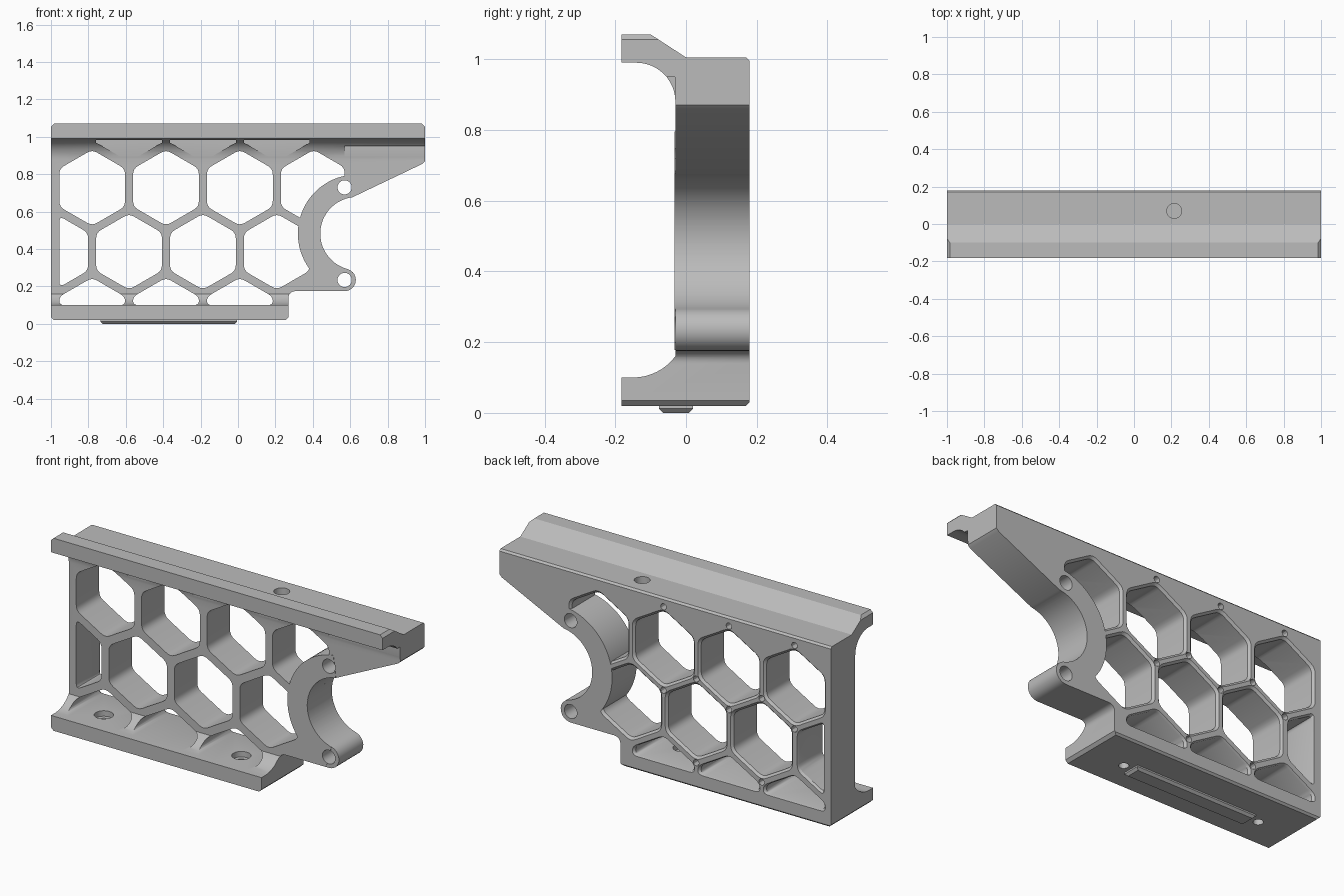
import bpy, bmesh
from math import cos, sin, radians, pi, sqrt
from mathutils import Vector

if "Cube" in bpy.data.objects:
    bpy.data.objects.remove(bpy.data.objects["Cube"])

grey = bpy.data.materials.new("plain grey")
grey.use_nodes = True
grey.diffuse_color = (0.5, 0.5, 0.5, 1)
grey.node_tree.nodes["Principled BSDF"].inputs["Base Color"].default_value = (0.5, 0.5, 0.5, 1)


def loft(name, rings):
    """Closed solid through rings of matching points."""
    bm = bmesh.new()
    loops = [[bm.verts.new(p) for p in ring] for ring in rings]
    n = len(loops[0])
    for a, b in zip(loops, loops[1:]):
        for i in range(n):
            j = (i + 1) % n
            bm.faces.new((a[i], a[j], b[j], b[i]))
    bm.faces.new(loops[0])
    bm.faces.new(loops[-1][::-1])
    bmesh.ops.recalc_face_normals(bm, faces=bm.faces)
    mesh = bpy.data.meshes.new(name)
    bm.to_mesh(mesh)
    bm.free()
    mesh.materials.append(grey)
    obj = bpy.data.objects.new(name, mesh)
    bpy.context.collection.objects.link(obj)
    return obj


def slab(name, points, y0, y1):
    """Front outline (x, z) extruded in depth."""
    return loft(name, [[(x, y, z) for x, z in points] for y in (y0, y1)])


def arc(cx, cz, r, a0, a1, steps):
    angles = [radians(a0 + (a1 - a0) * i / steps) for i in range(steps + 1)]
    return [(cx + r * cos(a), cz + r * sin(a)) for a in angles]


def rounded(points, radius, steps=4):
    """Soften each corner of a polygon."""
    out = []
    pts = [Vector(p) for p in points]
    for i, p in enumerate(pts):
        a, b = pts[i - 1] - p, pts[(i + 1) % len(pts)] - p
        a = p + a.normalized() * min(radius, a.length * 0.45)
        b = p + b.normalized() * min(radius, b.length * 0.45)
        for k in range(steps + 1):
            t = k / steps
            out.append(tuple(a * (1 - t) ** 2 + p * 2 * t * (1 - t) + b * t * t))
    return out


def clip(points, axis, limit, sign):
    """Keep the part of a polygon where sign * (coordinate - limit) >= 0."""
    out = []
    for i, q in enumerate(points):
        p = points[i - 1]
        dp, dq = sign * (p[axis] - limit), sign * (q[axis] - limit)
        if (dp >= 0) != (dq >= 0):
            t = dp / (dp - dq)
            out.append((p[0] + (q[0] - p[0]) * t, p[1] + (q[1] - p[1]) * t))
        if dq >= 0:
            out.append(q)
    return out


def combine(target, tool, operation):
    mod = target.modifiers.new("combine", "BOOLEAN")
    mod.operation, mod.object, mod.solver = operation, tool, "EXACT"
    bpy.context.view_layer.objects.active = target
    bpy.ops.object.modifier_apply(modifier=mod.name)
    bpy.data.objects.remove(tool)


def cut(tool):
    combine(frame, tool, "DIFFERENCE")


FRONT, BACK = -0.03, 0.18
PITCH = 0.395
HEX_R = 0.203
LOW_Z, MID_Z, TOP_Z = 0.044, 0.386, 0.728
POCKET_Z = 1.07
EVEN = [-0.78 + PITCH * i for i in range(4)]
ODD = [x - PITCH / 2 for x in EVEN]
ODD.append(ODD[-1] + PITCH)
ODD = ODD[:4]
RING_X, RING_Z, RING_IN, RING_OUT = 0.636, 0.4825, 0.196, 0.316
BOLT_X, BOLT_LOW, BOLT_HIGH = 0.57, 0.235, 0.73

# Side section: top lip, web and bottom foot, run along the length
section = [(-0.183, 0.02), (0.17, 0.02), (BACK, 0.03), (BACK, 0.995), (0.17, 1.005),
           (0.0, 1.005), (-0.1, 1.07), (-0.183, 1.07), (-0.183, 0.99)]
section += arc(-0.14, 0.88, 0.11, 90, 0, 12)
section += arc(-0.15, 0.25, 0.15, -37, -90, 8) + [(-0.183, 0.1)]
frame = loft("bracket_frame", [[(x, y, z) for y, z in section] for x in (-1.1, 1.1)])

# Front outline with the curved mouth at the right
outline = [(-1, 0.035), (-0.985, 0.02), (0.255, 0.02), (0.27, 0.035), (0.27, 0.14)]
outline += arc(0.305, 0.14, 0.035, 180, 90, 6)[1:]
outline += arc(BOLT_X, BOLT_LOW, 0.06, -90, 70, 12)
outline += arc(RING_X, RING_Z, RING_IN, 255, 97, 32)
outline += [(0.985, 0.855), (1, 0.87), (1, 1.055), (0.985, 1.07), (-0.985, 1.07), (-1, 1.055)]
combine(frame, slab("outline_cutter", outline, -0.4, 0.4), "INTERSECT")


def hexagon(x, z):
    return [(x + HEX_R * cos(pi / 6 + pi / 3 * i), z + HEX_R * sin(pi / 6 + pi / 3 * i))
            for i in range(6)]


# Honeycomb openings with a chamfered back rim
for z, xs in ((LOW_Z, EVEN[:3]), (MID_Z, ODD), (TOP_Z, EVEN)):
    for x in xs:
        shape = hexagon(x, z)
        shape = clip(shape, 0, -0.955, 1)
        shape = clip(shape, 1, 0.1, 1)
        shape = clip(shape, 0, BOLT_X, -1)
        shape = rounded(shape, 0.03)
        cx = sum(p[0] for p in shape) / len(shape)
        cz = sum(p[1] for p in shape) / len(shape)
        rings = []
        for y, grow in ((-0.3, 1), (0.168, 1), (0.192, 1.13)):
            rings.append([(cx + (px - cx) * grow, y, cz + (pz - cz) * grow) for px, pz in shape])
        cut(loft("cell_cutter", rings))

# Shallow pockets under the lip
for x in ODD[1:] + [ODD[-1] + PITCH] if len(ODD) < 4 else ODD[1:]:
    cut(slab("pocket_cutter", clip(hexagon(x, POCKET_Z), 1, 0.983, -1), -0.3, FRONT - 0.001))
cut(slab("arm_cutter", [(BOLT_X, 0.6), (1.1, 0.6), (1.1, 0.95), (BOLT_X, 0.95)],
         -0.3, FRONT - 0.001))

# Curved clamp ring restored across the cells
ring = arc(RING_X, RING_Z, RING_IN, 255, 97, 40)
ring += arc(RING_X, RING_Z, RING_OUT, 97, 255, 40)
combine(frame, slab("clamp_ring", ring, FRONT - 0.002, BACK), "UNION")

# Bolt holes through the ring ends
for z in (BOLT_LOW, BOLT_HIGH):
    cut(slab("bolt_cutter", arc(BOLT_X, z, 0.038, 0, 345, 23), -0.3, 0.3))

# Small blind holes in the back at the lattice nodes
node = PITCH / sqrt(3)
nodes = [(x, TOP_Z + s * node) for x in EVEN[:3] for s in (-1, 1)]
nodes += [(x, MID_Z + s * node) for x in ODD[1:3] for s in (-1, 1)]
for x, z in nodes:
    cut(slab("pin_cutter", arc(x, z, 0.017, 0, 330, 11), 0.08, 0.3))


def drill(x, y, r, z0, z1):
    circle = arc(x, y, r, 0, 345, 23)
    cut(loft("drill_cutter", [[(px, py, z) for px, py in circle] for z in (z0, z1)]))


# Top socket and counterbored foot holes
drill(0.215, 0.07, 0.04, 0.92, 1.2)
for x in (-0.79, 0.04):
    drill(x, -0.028, 0.025, -0.1, 0.2)
    drill(x, -0.028, 0.048, 0.07, 0.14)

# Tapered locating key beneath the foot
key = loft("locating_key", [
    [(-0.37 + sx * (0.365 - t), -0.028 + sy * (0.048 - t), z)
     for sx, sy in ((-1, -1), (1, -1), (1, 1), (-1, 1))]
    for z, t in ((0.0, 0.012), (0.012, 0.0), (0.025, 0.0))])

bpy.ops.object.select_all(action="DESELECT")
frame.select_set(True)
bpy.context.view_layer.objects.active = frame
bpy.ops.object.shade_smooth_by_angle(angle=radians(30))
